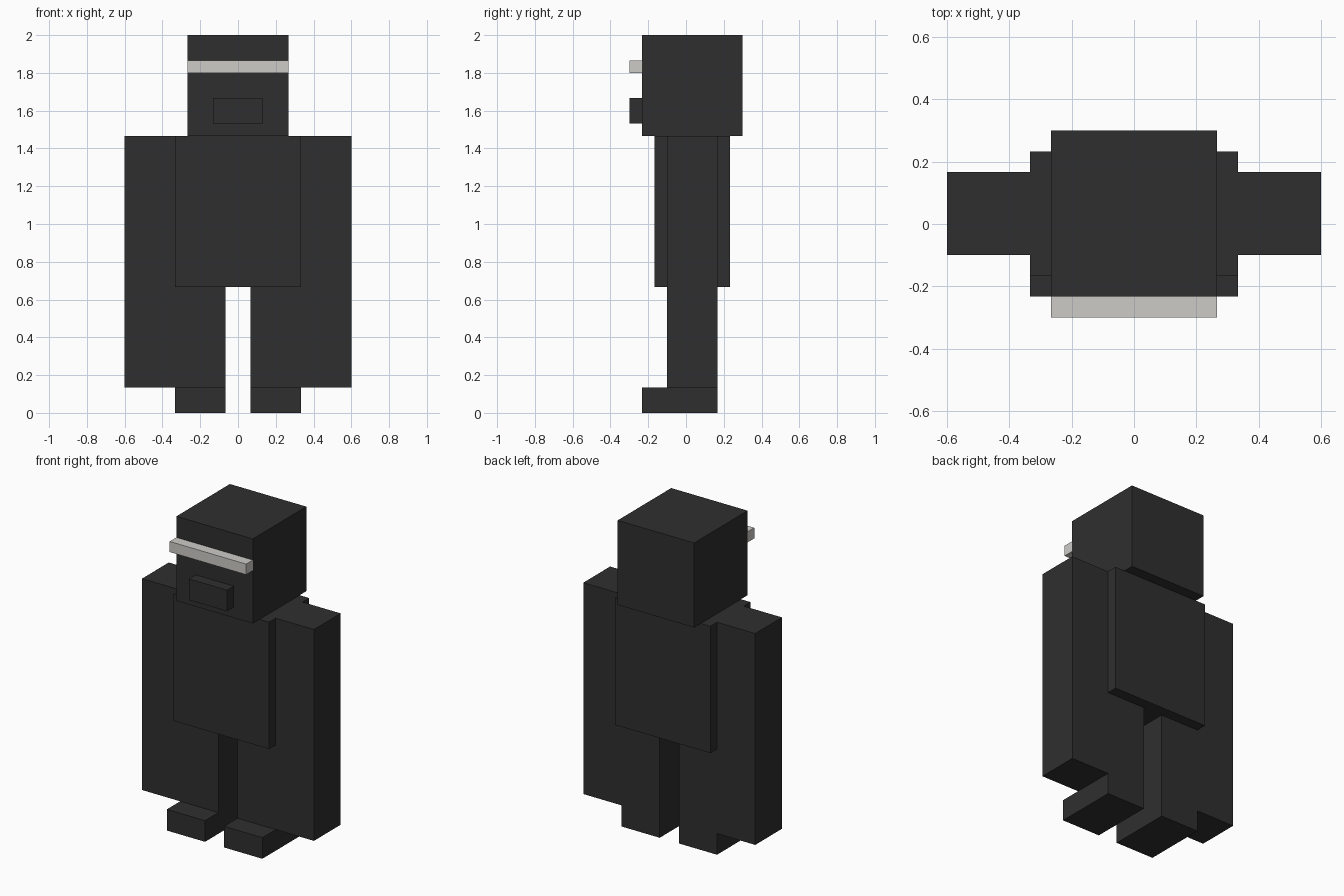
import bpy

U = 1 / 15  # block unit used by every part

cube = bpy.data.objects.get("Cube")
if cube:
    bpy.data.objects.remove(cube, do_unlink=True)


def make_material(name, rgb):
    mat = bpy.data.materials.new(name)
    mat.use_nodes = True
    color = (*rgb, 1)
    mat.diffuse_color = color
    bsdf = next(n for n in mat.node_tree.nodes if n.type == "BSDF_PRINCIPLED")
    bsdf.inputs["Base Color"].default_value = color
    return mat


def box(name, x, y, z, mat):
    """Box spanning the given (min, max) ranges in block units."""
    spans = (x, y, z)
    bpy.ops.mesh.primitive_cube_add(size=1)
    obj = bpy.context.object
    obj.name = name
    obj.location = [(a + b) / 2 * U for a, b in spans]
    obj.scale = [(b - a) * U for a, b in spans]
    bpy.ops.object.transform_apply(location=True, rotation=False, scale=True)
    obj.data.materials.append(mat)
    return obj


charcoal = make_material("charcoal", (0.028, 0.028, 0.028))
pale_grey = make_material("pale grey", (0.61, 0.60, 0.57))

# Head with eye band and snout
box("head", (-4, 4), (-3.5, 4.5), (22, 30), charcoal)
box("eye_band", (-4, 4), (-4.5, -3.5), (27, 28), pale_grey)
box("snout", (-2, 2), (-4.5, -3.5), (23, 25), charcoal)

# Torso
box("torso", (-5, 5), (-2.5, 3.5), (10, 22), charcoal)

# Paired limbs
for side, s in (("left", 1), ("right", -1)):
    outer = sorted((5 * s, 9 * s))
    inner = sorted((1 * s, 5 * s))
    box(side + "_arm", outer, (-1.5, 2.5), (2, 22), charcoal)
    box(side + "_leg", inner, (-1.5, 2.5), (2, 10), charcoal)
    box(side + "_foot", inner, (-3.5, 2.5), (0, 2), charcoal)
